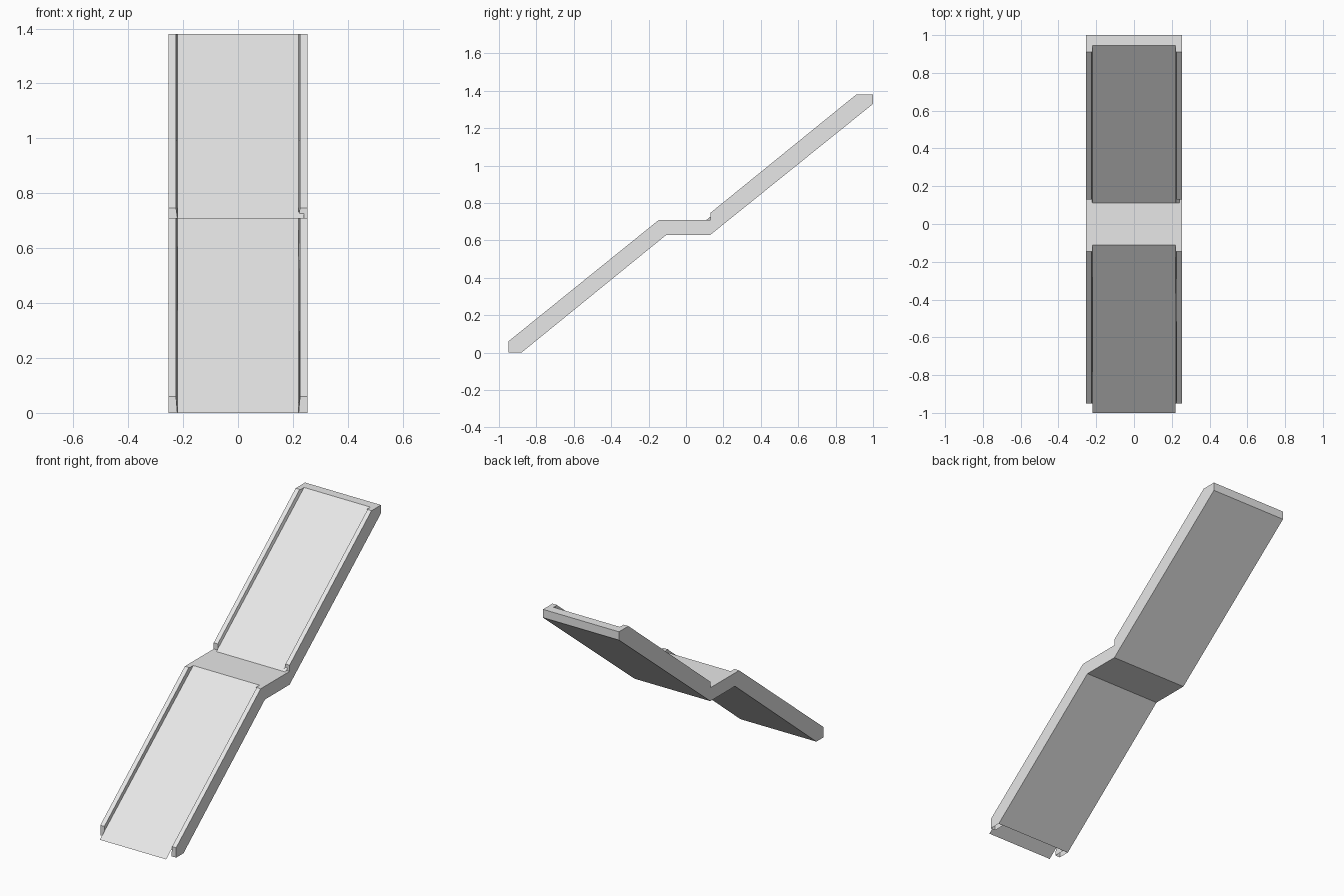
import bpy
from mathutils import Vector

cube = bpy.data.objects.get("Cube")
if cube:
    bpy.data.objects.remove(cube, do_unlink=True)

grey = bpy.data.materials.new("light grey")
grey.use_nodes = True
grey.diffuse_color = (0.8, 0.8, 0.8, 1)
grey.node_tree.nodes["Principled BSDF"].inputs["Base Color"].default_value = (0.8, 0.8, 0.8, 1)

W, RIM, IN = 0.253, 0.226, 0.221   # outer edge, rail top inner edge, panel half width


def build(name, faces, mirror=False):
    """Make an object from (points, facing direction) pairs."""
    verts, polys = [], []
    for pts, facing in faces:
        pts = [Vector(p) for p in pts]
        normal = sum((pts[i].cross(pts[(i + 1) % len(pts)]) for i in range(len(pts))), Vector())
        if normal.dot(Vector(facing)) < 0:
            pts.reverse()
        polys.append(range(len(verts), len(verts) + len(pts)))
        verts += pts
    mesh = bpy.data.meshes.new(name)
    mesh.from_pydata(verts, [], [list(p) for p in polys])
    mesh.materials.append(grey)
    obj = bpy.data.objects.new(name, mesh)
    bpy.context.collection.objects.link(obj)
    if mirror:
        obj.modifiers.new("Mirror", "MIRROR")
    return obj


def strip(a, b, x0, x1, facing):
    """Flat strip across x between two (y, z) points."""
    return [(x0, *a), (x1, *a), (x1, *b), (x0, *b)], facing


UP, DOWN, FRONT, BACK, LEFT, RIGHT = ((0, 0, 1), (0, 0, -1), (0, -1, 0),
                                      (0, 1, 0), (1, 0, 0), (-1, 0, 0))

# Side outline of the frame
foot, foot_top, knee = (-0.95, 0), (-0.95, 0.06), (-0.145, 0.71)
step, step_top, head = (0.13, 0.71), (0.13, 0.747), (0.91, 1.38)
back_top, back_low = (1, 1.38), (1, 1.33)
bend, under_knee, heel = (0.13, 0.63), (-0.105, 0.63), (-0.88, 0)
outline = [foot, foot_top, knee, step, step_top, head, back_top, back_low, bend, under_knee, heel]

# Sloped panel ends
low_a, low_b = (-1, 0), (-0.11, 0.71)
up_a, up_b = (0.11, 0.71), (0.945, 1.38)


def on_panel(a, b, y):
    return y, a[1] + (b[1] - a[1]) * (y - a[0]) / (b[0] - a[0])


build("lower_panel", [strip(low_a, low_b, -IN, IN, UP)])
lip = on_panel(up_a, up_b, 0.137)
build("upper_panel", [strip(up_a, up_b, -IN, IN, UP), strip(up_a, lip, IN, 0.24, UP)])

# Flat landing and top edge
build("landing", [strip(low_b, up_a, -IN, IN, UP)])
build("top_edge", [strip(up_b, back_top, -IN, IN, UP),
                   strip(back_top, back_low, -W, W, BACK)])

# Underside
build("underside", [strip(back_low, bend, -W, W, DOWN),
                    strip(bend, under_knee, -W, W, DOWN),
                    strip(under_knee, heel, -W, W, DOWN)])


def wall(rail, panel):
    """Inner rail wall, leaning in towards the panel."""
    return [(RIM, *p) for p in rail] + [(IN, *p) for p in panel], RIGHT


# Side rails, mirrored
build("side_rails", [
    ([(W, *p) for p in outline], LEFT),
    strip(foot_top, knee, RIM, W, UP),
    strip(knee, step, IN, W, UP),
    strip(step_top, head, RIM, W, UP),
    strip(head, back_top, IN, W, UP),
    ([(IN, *foot), (W, *foot), (W, *foot_top), (RIM, *foot_top)], FRONT),
    ([(IN, *step), (W, *step), (W, *step_top), (RIM, *step_top)], FRONT),
    wall([foot_top, knee], [low_b, heel, foot]),
    wall([step_top, head], [up_b, up_a, step]),
], mirror=True)
